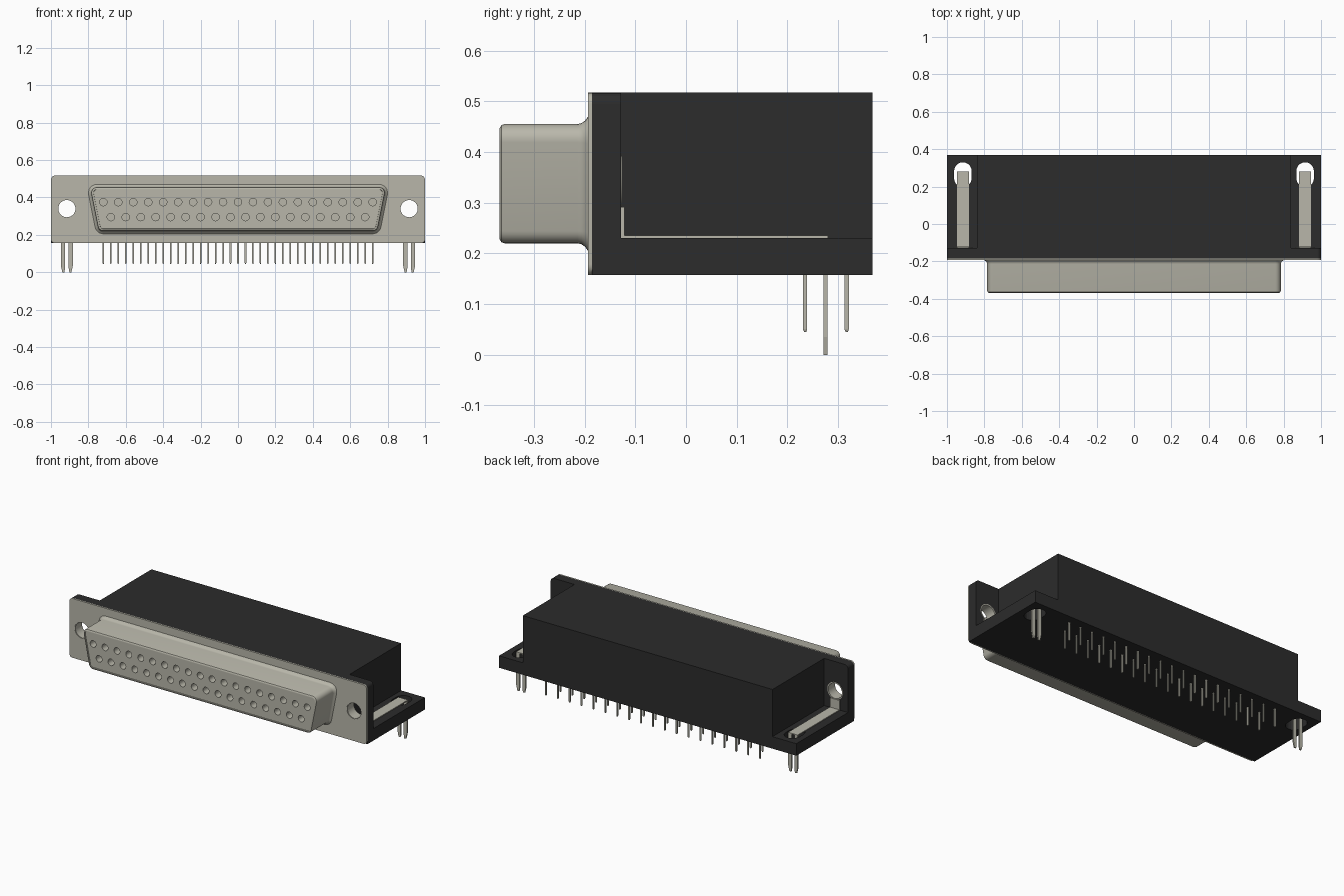
import bpy, bmesh, math
from mathutils import Matrix, Vector

old = bpy.data.objects.get("Cube")
if old:
    bpy.data.objects.remove(old, do_unlink=True)


def material(name, rgb):
    m = bpy.data.materials.new(name)
    m.use_nodes = True
    m.diffuse_color = (*rgb, 1)
    bsdf = next(n for n in m.node_tree.nodes if n.type == 'BSDF_PRINCIPLED')
    bsdf.inputs["Base Color"].default_value = (*rgb, 1)
    return m


METAL = material("warm grey metal", (0.48, 0.47, 0.40))
BLACK = material("black plastic", (0.025, 0.025, 0.025))


def finish(bm, name, mat, smooth=False):
    bmesh.ops.recalc_face_normals(bm, faces=bm.faces)
    me = bpy.data.meshes.new(name)
    bm.to_mesh(me)
    bm.free()
    ob = bpy.data.objects.new(name, me)
    bpy.context.collection.objects.link(ob)
    me.materials.append(mat)
    if smooth:
        shade(ob)
    return ob


def activate(ob):
    bpy.ops.object.select_all(action='DESELECT')
    ob.select_set(True)
    bpy.context.view_layer.objects.active = ob


def shade(ob):
    activate(ob)
    bpy.ops.object.shade_smooth_by_angle(angle=math.radians(35))


def add_box(bm, x0, x1, y0, y1, z0, z1):
    m = Matrix.Translation(((x0 + x1) / 2, (y0 + y1) / 2, (z0 + z1) / 2))
    m = m @ Matrix.Diagonal((x1 - x0, y1 - y0, z1 - z0, 1))
    return bmesh.ops.create_cube(bm, size=1, matrix=m)["verts"]


def loft(bm, rings):
    """Skin a list of equal-length rings and cap both ends."""
    rows = [[bm.verts.new(p) for p in r] for r in rings]
    n = len(rows[0])
    for a, b in zip(rows, rows[1:]):
        for i in range(n):
            j = (i + 1) % n
            bm.faces.new((a[i], a[j], b[j], b[i]))
    bm.faces.new(rows[0])
    bm.faces.new(rows[-1])


def prism_y(bm, pts, y0, y1):
    loft(bm, [[(x, y, z) for x, z in pts] for y in (y0, y1)])


def add_cylinder_y(bm, x, z, r, y0, y1, seg):
    m = Matrix.Translation((x, (y0 + y1) / 2, z)) @ Matrix.Rotation(math.pi / 2, 4, 'X')
    bmesh.ops.create_cone(bm, cap_ends=True, segments=seg, radius1=r, radius2=r,
                          depth=abs(y1 - y0), matrix=m)


def arc(cx, cz, r, a0, a1, n=6):
    return [(cx + r * math.cos(math.radians(a0 + (a1 - a0) * i / n)),
             cz + r * math.sin(math.radians(a0 + (a1 - a0) * i / n))) for i in range(n + 1)]


def cut(ob, cutter_bm):
    cutter = finish(cutter_bm, "cutter", ob.data.materials[0])
    cutter.hide_render = True
    mod = ob.modifiers.new("cut", 'BOOLEAN')
    mod.object = cutter
    mod.operation = 'DIFFERENCE'
    mod.solver = 'EXACT'
    activate(ob)
    bpy.ops.object.modifier_apply(modifier=mod.name)
    bpy.data.objects.remove(cutter, do_unlink=True)


Z0, Z1, R = 0.157, 0.517, 0.022          # housing bottom, top, corner radius
YB, YF, YP = 0.368, -0.128, -0.185       # back, flange rear, flange front
HX, HZ = 0.915, 0.34                     # mounting hole centre
top_corners = arc(1 - R, Z1 - R, R, 0, 90) + arc(R - 1, Z1 - R, R, 90, 180)

# Plastic body
bm = bmesh.new()
add_box(bm, -0.84, 0.84, YF, YB, 0.23, Z1)
finish(bm, "main_body", BLACK)

# Plastic flange with mounting holes
bm = bmesh.new()
prism_y(bm, top_corners + [(-1, Z0), (1, Z0)], YP, YF)
flange = finish(bm, "plastic_flange", BLACK)
bm = bmesh.new()
for s in (-1, 1):
    add_cylinder_y(bm, s * HX, HZ, 0.052, -0.3, 0, 32)
cut(flange, bm)

# Base plate with a round-ended slot on each side
bm = bmesh.new()
add_box(bm, -1, 1, YF, YB, Z0, 0.23)
base = finish(bm, "base_plate", BLACK)
bm = bmesh.new()
for s in (-1, 1):
    slot = arc(s * HX, 0.283, 0.047, 0, 180, 10) + arc(s * HX, 0.245, 0.047, 180, 360, 10)
    loft(bm, [[(x, y, z) for x, y in slot] for z in (0.1, 0.3)])
cut(base, bm)

# Metal front plate
bm = bmesh.new()
bottom_corners = arc(R - 1, Z0 + R, R, 180, 270) + arc(1 - R, Z0 + R, R, 270, 360)
prism_y(bm, top_corners + bottom_corners, -0.193, YP)
plate = finish(bm, "front_plate", METAL)
bm = bmesh.new()
for s in (-1, 1):
    add_cylinder_y(bm, s * HX, HZ, 0.048, -0.3, 0, 32)
cut(plate, bm)
shade(plate)


# D-shaped shell with a flared root and a rounded front edge
def d_ring(y, r):
    a = 11.3
    pts = (arc(0.755, 0.425, r, -a, 90) + arc(-0.755, 0.425, r, 90, 180 + a)
           + arc(-0.72, 0.25, r, 180 + a, 270) + arc(0.72, 0.25, r, 270, 360 - a))
    return [(x, y, z) for x, z in pts]


bm = bmesh.new()
profile = [(-0.19, 0.047), (-0.194, 0.044), (-0.199, 0.037), (-0.206, 0.032),
           (-0.214, 0.030), (-0.358, 0.030), (-0.364, 0.028), (-0.368, 0.022),
           (-0.368, 0.018), (-0.364, 0.017)]
loft(bm, [d_ring(y, r) for y, r in profile])
shell = finish(bm, "connector_shell", METAL)

# Contact holes: 19 above, 18 below
top_row = [-0.72 + 0.08 * i for i in range(19)]
low_row = [-0.68 + 0.08 * i for i in range(18)]
bm = bmesh.new()
for row, z in ((top_row, 0.375), (low_row, 0.295)):
    for x in row:
        add_cylinder_y(bm, x, z, 0.02, -0.4, -0.31, 20)
cut(shell, bm)
shade(shell)

# Signal pins with tapered tips
bm = bmesh.new()
for row, y in ((top_row, 0.317), (low_row, 0.235)):
    for x in row:
        w = 0.0042
        loft(bm, [[(x + i * k, y + j * k, z) for i, j in ((-1, -1), (1, -1), (1, 1), (-1, 1))]
                  for z, k in ((0.17, w), (0.05, w), (0.045, w * 0.5))])
finish(bm, "signal_pins", METAL)

for s, side in ((1, "left"), (-1, "right")):
    # Threaded sleeve lining the mounting hole
    bm = bmesh.new()
    rings = [[(s * HX + x, y, HZ + z) for x, z in arc(0, 0, r, 0, 348.75, 31)]
             for y, r in ((-0.19, 0.046), (-0.19, 0.053), (-0.126, 0.053), (-0.126, 0.046))]
    rows = [[bm.verts.new(p) for p in r] for r in rings]
    for k in range(4):
        a, b = rows[k], rows[(k + 1) % 4]
        for i in range(32):
            j = (i + 1) % 32
            bm.faces.new((a[i], a[j], b[j], b[i]))
    finish(bm, side + "_sleeve", METAL, True)

    # Grounding strip: upright tab and flat run along the base
    bm = bmesh.new()
    x0, x1 = s * HX - 0.032, s * HX + 0.032
    add_box(bm, x0, x1, YF, -0.121, 0.23, 0.292)
    add_box(bm, x0, x1, YF, 0.28, 0.229, 0.235)
    finish(bm, side + "_ground_strip", METAL)

    # Board lock: two tapered prongs
    bm = bmesh.new()
    for t in (-1, 1):
        cx = s * HX + t * 0.021
        out = t * 0.011
        pts = [(cx - out, 0.232), (cx + out, 0.232), (cx + out, 0.035),
               (cx + out * 0.3, 0), (cx - out * 0.7, 0), (cx - out, 0.02)]
        prism_y(bm, pts, 0.271, 0.279)
    finish(bm, side + "_board_lock", METAL)
